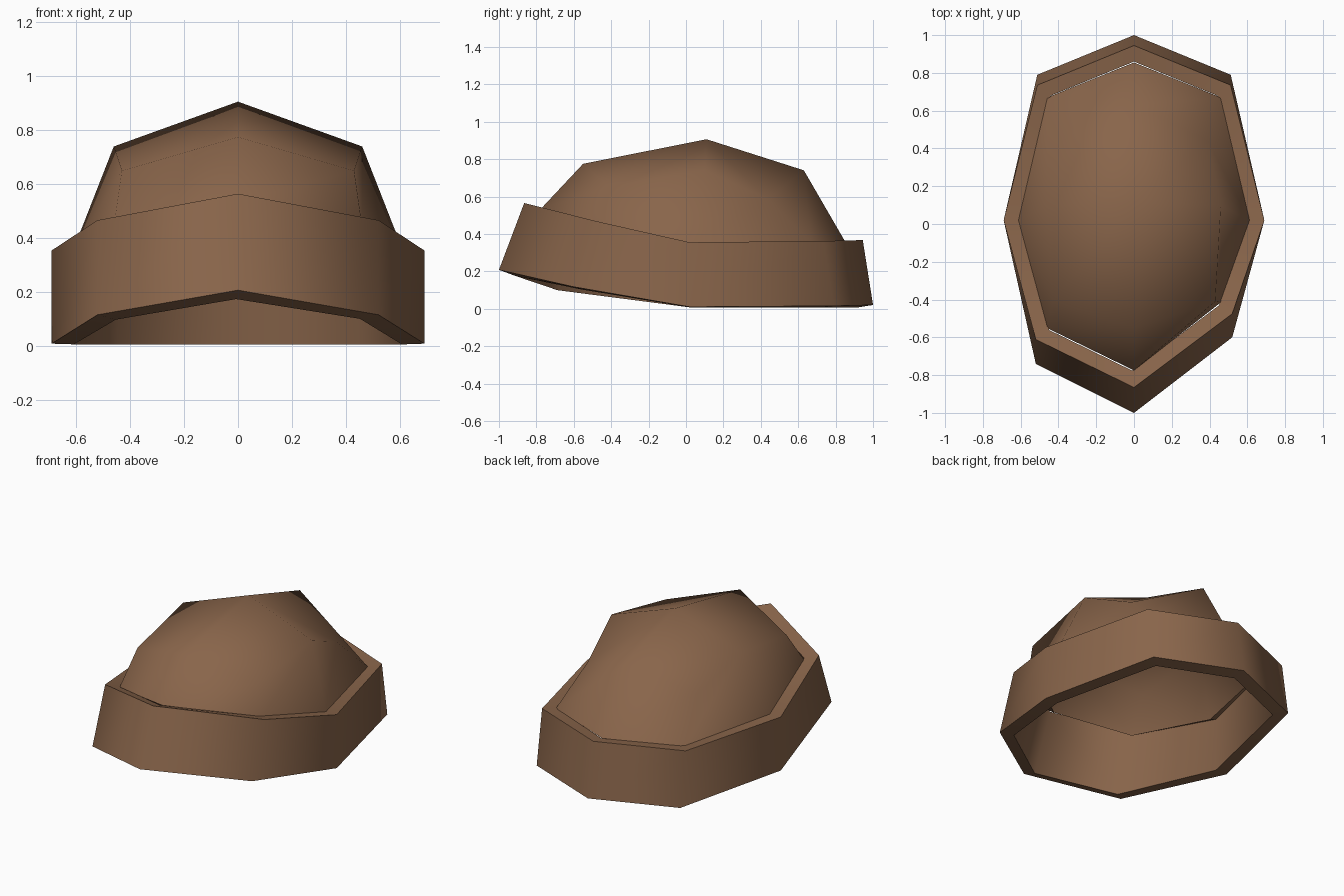
import bpy
import bmesh

if "Cube" in bpy.data.objects:
    bpy.data.objects.remove(bpy.data.objects["Cube"])

brown = bpy.data.materials.new("brown_felt")
brown.diffuse_color = (0.25, 0.13, 0.069, 1)
brown.use_nodes = True
brown.node_tree.nodes["Principled BSDF"].inputs["Base Color"].default_value = brown.diffuse_color


def shell(name, rings, apex, thickness):
    """Loft closed 8-point rings upward, cap with an apex if given, thicken inward."""
    bm = bmesh.new()
    loops = [[bm.verts.new(p) for p in ring] for ring in rings]
    n = len(rings[0])
    for lo, hi in zip(loops, loops[1:]):
        for i in range(n):
            j = (i + 1) % n
            bm.faces.new((lo[i], lo[j], hi[j], hi[i]))
    if apex:
        top = bm.verts.new(apex)
        for i in range(n):
            bm.faces.new((loops[-1][i], loops[-1][(i + 1) % n], top))
    bm.normal_update()
    mesh = bpy.data.meshes.new(name)
    bm.to_mesh(mesh)
    bm.free()
    mesh.materials.append(brown)
    ob = bpy.data.objects.new(name, mesh)
    bpy.context.collection.objects.link(ob)
    mod = ob.modifiers.new("thickness", "SOLIDIFY")
    mod.thickness = thickness
    mod.offset = -1
    mod.use_even_offset = True
    bpy.ops.object.select_all(action="DESELECT")
    ob.select_set(True)
    bpy.context.view_layer.objects.active = ob
    bpy.ops.object.modifier_apply(modifier="thickness")
    bpy.ops.object.shade_smooth_by_angle(angle=1.2)
    return ob


def ring(front, front_corner, side, back_corner, back, skew=0.0):
    """Mirror half a ring; skew shifts the two front corners along y."""
    fx, fy, fz = front_corner
    right = [(fx, fy + skew, fz), side, back_corner]
    left = [(-x, y, z) for x, y, z in (back_corner, side)]
    return [(0, *front)] + right + [(0, *back)] + left + [(-fx, fy - skew, fz)]


# turned-up brim band, raised at the front
band_low = ring((-1.0, 0.208), (0.52, -0.67, 0.117), (0.69, 0.02, 0.01),
                (0.512, 0.79, 0.015), (1.0, 0.02), 0.07)
band_high = ring((-0.865, 0.565), (0.52, -0.543, 0.467), (0.69, 0.02, 0.355),
                 (0.512, 0.735, 0.362), (0.945, 0.367), 0.068)
shell("brim_band", [band_low, band_high], None, 0.08)

# faceted crown rising from the inner edge of the band
crown_low = ring((-0.775, 0.535), (0.46, -0.483, 0.44), (0.612, 0.02, 0.352),
                 (0.46, 0.67, 0.35), (0.855, 0.352), 0.068)
crown_mid = ring((-0.55, 0.775), (0.43, -0.41, 0.65), (0.46, 0.1, 0.74),
                 (0.39, 0.44, 0.585), (0.63, 0.74))
shell("crown", [crown_low, crown_mid], (0, 0.11, 0.906), 0.05)
